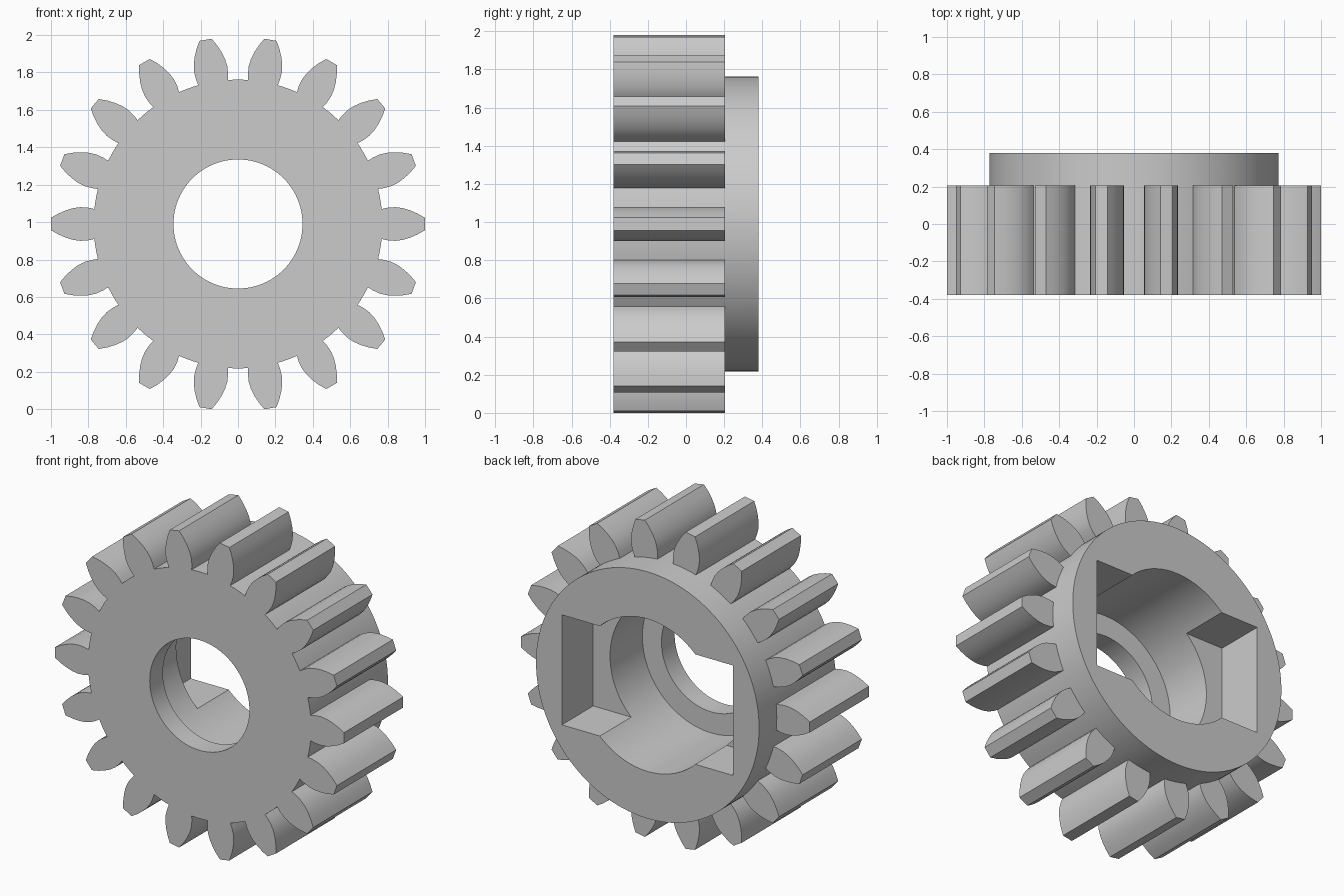
import bpy
import bmesh
from math import sin, cos, asin, pi, radians
from mathutils import Matrix, Vector

cube = bpy.data.objects.get("Cube")
if cube:
    bpy.data.objects.remove(cube, do_unlink=True)

TEETH = 18
CENTRE_Z = 0.99
FRONT, SHOULDER, BACK = -0.38, 0.205, 0.38
HUB_R, ROOT_HALF = 0.772, 0.08
PITCH = 2 * pi / TEETH
# one tooth flank: distance along the tooth, half width
FLANK = [(0.80, 0.087), (0.84, 0.09), (0.88, 0.085),
         (0.92, 0.073), (0.96, 0.056), (1.0, 0.033)]

grey = bpy.data.materials.new("light_grey")
grey.use_nodes = True
grey.diffuse_color = (0.6, 0.6, 0.6, 1)
grey.node_tree.nodes["Principled BSDF"].inputs["Base Color"].default_value = grey.diffuse_color


def arc(start, end, steps):
    """Points on the hub circle, both ends included."""
    angles = [start + (end - start) * i / steps for i in range(steps + 1)]
    return [(HUB_R * cos(a), HUB_R * sin(a)) for a in angles]


def tooth_points(angle):
    """Tooth outline above the hub circle, anticlockwise."""
    side = [(d, -w) for d, w in FLANK] + [(d, w) for d, w in reversed(FLANK)]
    return [(d * cos(angle) - w * sin(angle), d * sin(angle) + w * cos(angle))
            for d, w in side]


def build_gear():
    bm = bmesh.new()

    def row(points, y):
        return [bm.verts.new((x, y, z + CENTRE_Z)) for x, z in points]

    def wall(a, b):
        for i in range(len(a) - 1):
            bm.faces.new((a[i], a[i + 1], b[i + 1], b[i]))

    half = asin(ROOT_HALF / HUB_R)
    front, hub_mid, hub_back = [], [], []
    for t in range(TEETH):
        angle = t * PITCH
        base = arc(angle - half, angle + half, 4)
        gap = arc(angle + half, angle + PITCH - half, 3)
        # tooth outline on the front and at the shoulder
        tooth = tooth_points(angle)
        mid_base = row(base, SHOULDER)
        mid_tooth = row(tooth, SHOULDER)
        bm.faces.new([mid_base[0]] + mid_tooth + mid_base[:0:-1])
        front.append((row([base[0]] + tooth + [base[-1]] + gap[1:-1], FRONT),
                      [mid_base[0]] + mid_tooth + [mid_base[-1]] + row(gap[1:-1], SHOULDER)))
        hub_mid += mid_base + front[-1][1][-2:]
        hub_back += row(base + gap[1:-1], BACK)

    front_loop = [v for f, m in front for v in f]
    mid_loop = [v for f, m in front for v in m]
    wall(front_loop + front_loop[:1], mid_loop + mid_loop[:1])
    wall(hub_mid + hub_mid[:1], hub_back + hub_back[:1])
    bm.faces.new(front_loop)
    bm.faces.new(hub_back)
    bmesh.ops.recalc_face_normals(bm, faces=bm.faces)
    return finish(bm, "gear_body")


def finish(bm, name):
    mesh = bpy.data.meshes.new(name)
    bm.to_mesh(mesh)
    bm.free()
    mesh.materials.append(grey)
    obj = bpy.data.objects.new(name, mesh)
    bpy.context.collection.objects.link(obj)
    return obj


def round_cutter(name, radius, y0, y1):
    bm = bmesh.new()
    place = Matrix.Translation((0, (y0 + y1) / 2, CENTRE_Z)) @ Matrix.Rotation(radians(90), 4, "X")
    bmesh.ops.create_cone(bm, cap_ends=True, segments=96, radius1=radius,
                          radius2=radius, depth=y1 - y0, matrix=place)
    return finish(bm, name)


def box_cutter(name, size, y0):
    bm = bmesh.new()
    place = Matrix.Translation((0, y0 + size[1] / 2, CENTRE_Z)) @ Matrix.Diagonal(Vector(size)).to_4x4()
    bmesh.ops.create_cube(bm, size=1, matrix=place)
    return finish(bm, name)


gear = build_gear()

# through bore, wide rear bore and the flat slot across the rear
cutters = [round_cutter("bore_cutter", 0.345, -0.6, 0.6),
           round_cutter("rear_bore_cutter", 0.477, -0.25, 0.6),
           box_cutter("slot_cutter", (1.186, 0.5, 0.688), 0.07)]

bpy.ops.object.select_all(action="DESELECT")
bpy.context.view_layer.objects.active = gear
gear.select_set(True)
for cutter in cutters:
    cutter.hide_render = True
    mod = gear.modifiers.new(cutter.name, "BOOLEAN")
    mod.operation = "DIFFERENCE"
    mod.solver = "EXACT"
    mod.object = cutter
    bpy.ops.object.modifier_apply(modifier=mod.name)
    bpy.data.objects.remove(cutter, do_unlink=True)

bpy.ops.object.shade_smooth_by_angle(angle=radians(30))
